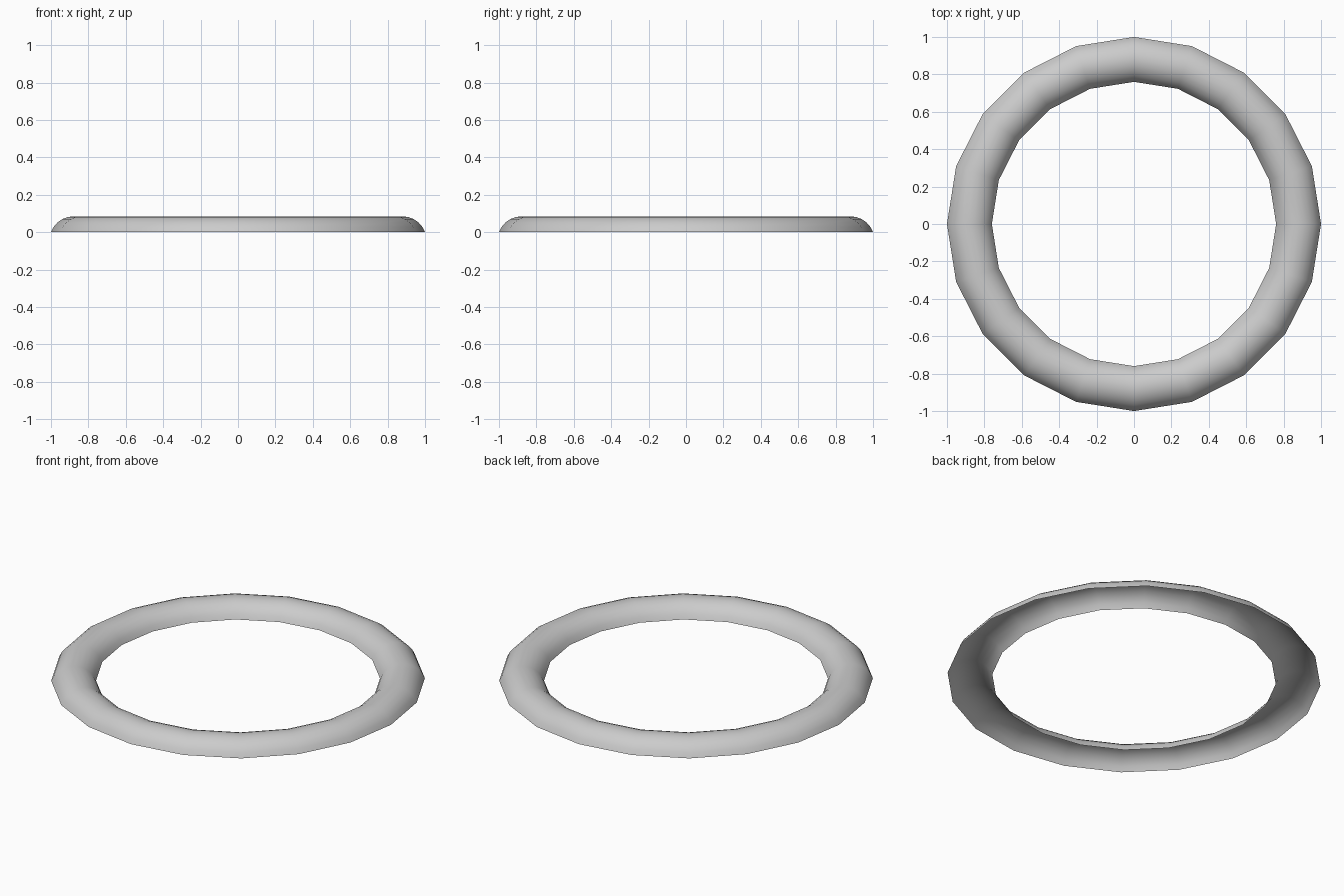
import bpy, bmesh
from math import sin, cos, pi, atan2

if "Cube" in bpy.data.objects:
    bpy.data.objects.remove(bpy.data.objects["Cube"])

SIDES, STEPS = 20, 10
MID, HALF, HEIGHT = 0.88, 0.12, 0.085

# Arched cross-section: circular arc standing on z = 0, open underneath
r = (HALF**2 + HEIGHT**2) / (2 * HEIGHT)
drop = r - HEIGHT
a = atan2(HALF, drop)
profile = []
for i in range(STEPS + 1):
    t = a - 2 * a * i / STEPS
    profile.append((MID + r * sin(t), r * cos(t) - drop))

# Sweep the arch around the ring
bm = bmesh.new()
rows = [[bm.verts.new((x * cos(2 * pi * k / SIDES), x * sin(2 * pi * k / SIDES), z))
         for x, z in profile] for k in range(SIDES)]
for k in range(SIDES):
    p, q = rows[k], rows[(k + 1) % SIDES]
    for i in range(STEPS):
        face = bm.faces.new((p[i], q[i], q[i + 1], p[i + 1]))
        face.smooth = True
mesh = bpy.data.meshes.new("ring_shell")
bm.to_mesh(mesh)
bm.free()
bpy.context.collection.objects.link(bpy.data.objects.new("ring_shell", mesh))
